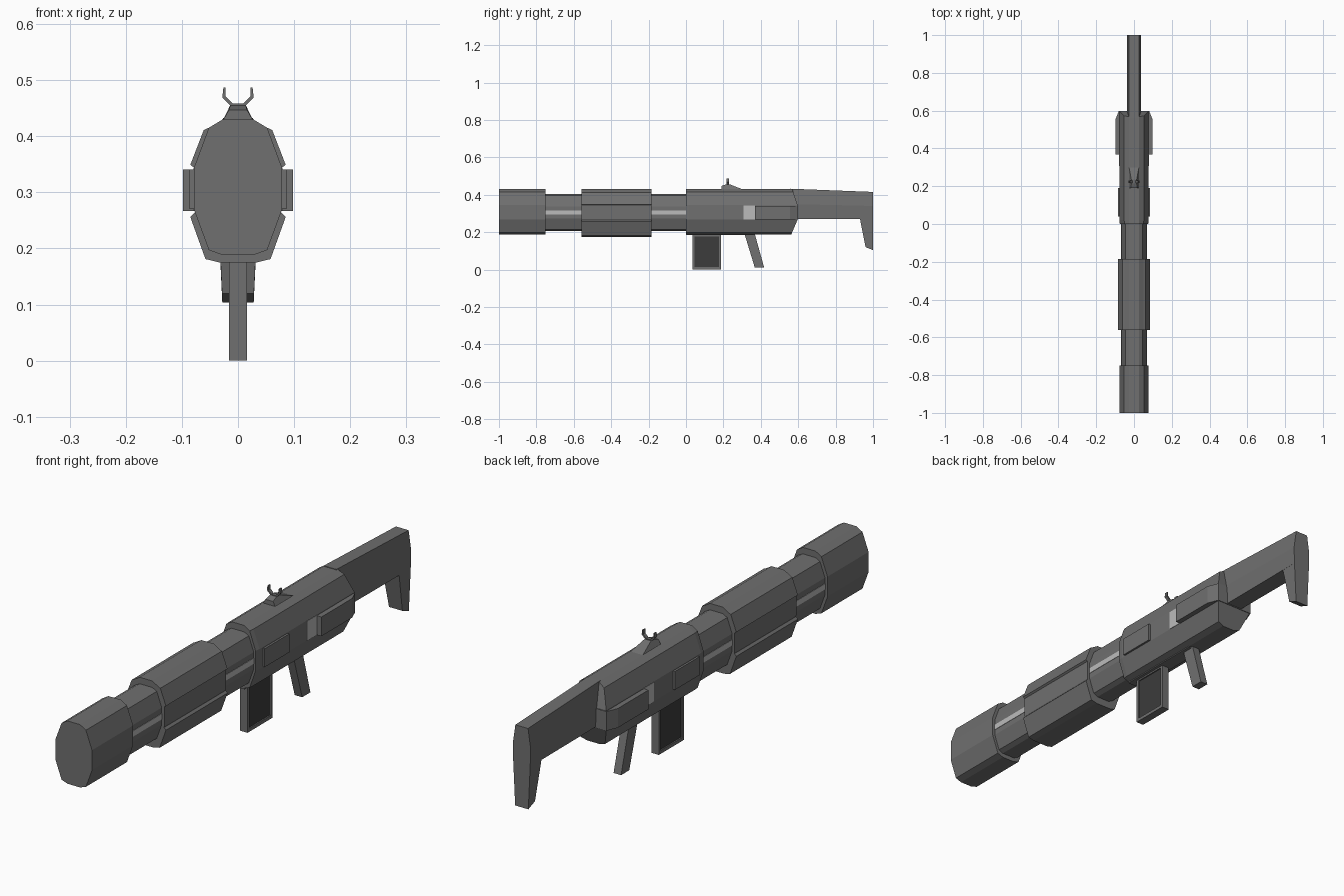
import bpy, bmesh

if "Cube" in bpy.data.objects:
    bpy.data.objects.remove(bpy.data.objects["Cube"])


def material(name, v):
    m = bpy.data.materials.new(name)
    m.diffuse_color = (v, v, v, 1)
    m.use_nodes = True
    m.node_tree.nodes["Principled BSDF"].inputs["Base Color"].default_value = m.diffuse_color
    return m


BODY = material("gunmetal", 0.16)
LIGHT = material("light_metal", 0.5)
DARK = material("dark_panel", 0.045)


def finish(name, verts, faces, mat):
    mesh = bpy.data.meshes.new(name)
    mesh.from_pydata(verts, [], faces)
    bm = bmesh.new()
    bm.from_mesh(mesh)
    bmesh.ops.recalc_face_normals(bm, faces=bm.faces)
    bm.to_mesh(mesh)
    bm.free()
    mesh.materials.append(mat)
    ob = bpy.data.objects.new(name, mesh)
    bpy.context.collection.objects.link(ob)
    return ob


def loft(name, sections, mat=BODY):
    """Sections are right-hand half profiles of (x, y, z), top to bottom."""
    verts, faces = [], []
    h = len(sections[0])
    n = 2 * h
    for s in sections:
        verts += list(s) + [(-x, y, z) for x, y, z in reversed(s)]
    for k in range(len(sections) - 1):
        a, b = k * n, (k + 1) * n
        faces += [(a + i, a + (i + 1) % n, b + (i + 1) % n, b + i) for i in range(n)]
    for base in (0, (len(sections) - 1) * n):
        faces += [(base + i, base + i + 1, base + n - 2 - i, base + n - 1 - i)
                  for i in range(h - 1)]
    return finish(name, verts, faces, mat)


def at(profile, y):
    return [(x, y, z) for x, z in profile]


def tube(name, profile, y0, y1, mat=BODY):
    return loft(name, [at(profile, y0), at(profile, y1)], mat)


def plate(name, pts, mat=BODY):
    """Side outline of (y, z, half width), symmetric about x = 0."""
    n = len(pts)
    verts = [(w, y, z) for y, z, w in pts] + [(-w, y, z) for y, z, w in pts]
    faces = [tuple(range(n)), tuple(range(n, 2 * n))]
    faces += [(i, (i + 1) % n, n + (i + 1) % n, n + i) for i in range(n)]
    return finish(name, verts, faces, mat)


def rect(y0, y1, z0, z1, w):
    return [(y0, z0, w), (y1, z0, w), (y1, z1, w), (y0, z1, w)]


def prism(name, outline, y0, y1, mat=BODY):
    """Closed (x, z) outline extruded along y."""
    n = len(outline)
    verts = at(outline, y0) + at(outline, y1)
    faces = [tuple(range(n)), tuple(range(n, 2 * n))]
    faces += [(i, (i + 1) % n, n + (i + 1) % n, n + i) for i in range(n)]
    return finish(name, verts, faces, mat)


# Muzzle, barrel and sleeve core
shell = [(0.027, 0.43), (0.052, 0.415), (0.078, 0.345),
         (0.078, 0.268), (0.052, 0.197), (0.027, 0.188)]
bore = [(0.027, 0.405), (0.046, 0.395), (0.067, 0.338),
        (0.067, 0.272), (0.046, 0.214), (0.027, 0.205)]
tube("muzzle", shell, -1.0, -0.75)
tube("barrel", bore, -0.76, 0.02)
tube("sleeve_core", shell, -0.56, -0.185)

# Raised covers on the sleeve, upper pair and wrapped lower cover
for s, side in ((1, "right"), (-1, "left")):
    prism("sleeve_cover_" + side,
          [(s * x, z) for x, z in [(0.05, 0.405), (0.05, 0.416), (0.061, 0.411),
                                   (0.085, 0.349), (0.077, 0.343), (0.06, 0.36)]],
          -0.56, -0.185)
tube("sleeve_lower_cover",
     [(0.077, 0.264), (0.085, 0.256), (0.058, 0.181), (0.033, 0.175)], -0.56, -0.185)

# Light strips along the barrel sides
for i, (y0, y1) in enumerate(((-0.75, -0.56), (-0.185, 0.0))):
    plate("barrel_strip_%d" % (i + 1), rect(y0, y1, 0.294, 0.316, 0.0685), LIGHT)

# Receiver with a stepped front and a raked rear
front = [(x * 0.96, 0.0, z) for x, z in shell]
rear_y = [0.568, 0.573, 0.597, 0.597, 0.567, 0.563]
rear = [(x, y, z) for (x, z), y in zip(shell, rear_y)]
loft("receiver", [front, at(shell, 0.02), rear])
plate("receiver_rail", rect(0.0, 0.36, 0.184, 0.2, 0.028))

# Side panels and port
tube("front_side_panel", [(0.086, 0.341), (0.086, 0.27)], 0.04, 0.19)
plate("side_port", rect(0.307, 0.37, 0.268, 0.343, 0.0795), LIGHT)
loft("rear_side_panel", [[(w, y, 0.341), (w, y, 0.267)]
                         for y, w in ((0.368, 0.098), (0.555, 0.098), (0.599, 0.08))])

# Stock and its toe
loft("stock", [[(0.027, 0.56, 0.432), (0.037, 0.56, 0.35), (0.034, 0.56, 0.27)],
               [(0.027, 1.0, 0.415), (0.038, 1.0, 0.34), (0.036, 1.0, 0.27)]])
plate("stock_toe", [(0.93, 0.272, 0.0355), (1.0, 0.272, 0.036),
                    (1.0, 0.104, 0.028), (0.96, 0.12, 0.0285)])

# Magazine: frame around a recessed dark panel
plate("magazine_panel", rect(0.04, 0.18, 0.008, 0.2, 0.011), DARK)
plate("magazine_front", rect(0.035, 0.046, 0.0, 0.2, 0.016))
plate("magazine_back", rect(0.177, 0.188, 0.0, 0.2, 0.016))
plate("magazine_base", rect(0.046, 0.177, 0.0, 0.013, 0.016))
plate("magazine_top", rect(0.046, 0.177, 0.178, 0.2, 0.016))

# Grip
plate("grip", [(0.31, 0.2, 0.016), (0.365, 0.2, 0.016),
               (0.418, 0.01, 0.016), (0.368, 0.01, 0.016)])

# Sight: tapered base and forked prongs
plate("sight_base", [(0.19, 0.428, 0.027), (0.19, 0.447, 0.016), (0.215, 0.455, 0.014),
                     (0.235, 0.455, 0.014), (0.305, 0.428, 0.027)])
half = [(0.011, 0.452), (0.028, 0.469), (0.026, 0.487), (0.022, 0.487),
        (0.022, 0.471), (0.009, 0.458)]
prism("sight_fork", half + [(-x, z) for x, z in reversed(half)], 0.216, 0.23)
